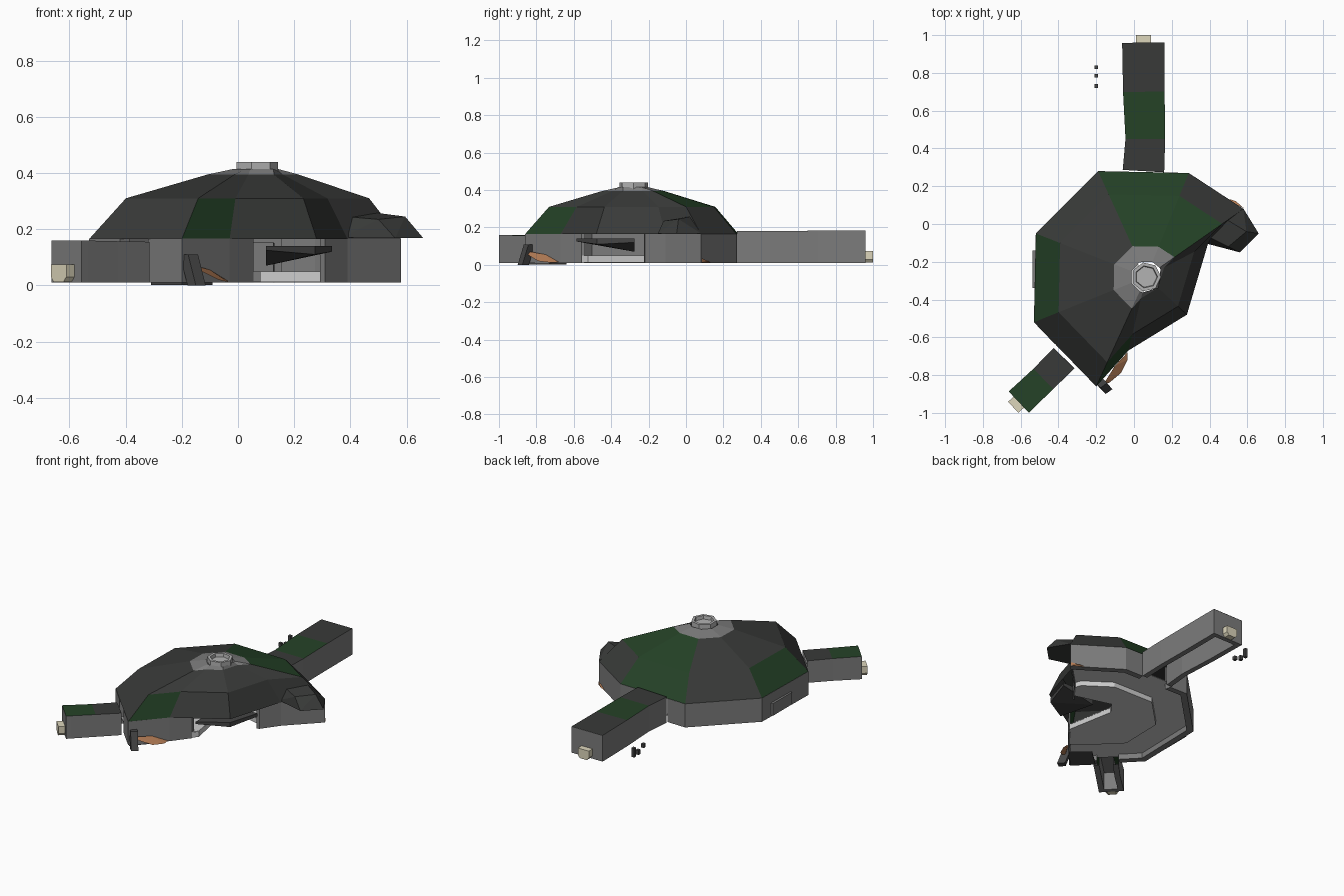
import bpy, bmesh, math
from mathutils import Vector

if "Cube" in bpy.data.objects:
    bpy.data.objects.remove(bpy.data.objects["Cube"])


def material(name, rgb):
    m = bpy.data.materials.new(name)
    m.diffuse_color = (*rgb, 1)
    m.use_nodes = True
    m.node_tree.nodes["Principled BSDF"].inputs["Base Color"].default_value = m.diffuse_color
    return m


TURF = material("turf", (0.04, 0.042, 0.04))
GREEN = material("moss", (0.018, 0.055, 0.02))
EARTH = material("earth", (0.2, 0.2, 0.2))
HIDE = material("hide", (0.45, 0.2, 0.09))
BONE = material("bone", (0.72, 0.67, 0.5))
DARK = material("dark_wood", (0.06, 0.06, 0.06))
STONE = material("stone", (0.45, 0.45, 0.45))


def finish(name, bm, mats=()):
    bmesh.ops.recalc_face_normals(bm, faces=bm.faces)
    me = bpy.data.meshes.new(name)
    bm.to_mesh(me)
    bm.free()
    for m in mats:
        me.materials.append(m)
    ob = bpy.data.objects.new(name, me)
    bpy.context.collection.objects.link(ob)
    return ob


def hull(name, pts, *mats):
    bm = bmesh.new()
    for p in pts:
        bm.verts.new(p)
    bmesh.ops.convex_hull(bm, input=bm.verts[:])
    return finish(name, bm, mats)


def block(name, plan, z0, z1, *mats):
    return hull(name, [(x, y, z) for z in (z0, z1) for x, y in plan], *mats)


def prism(name, plan, z0, z1, *mats):
    bm = bmesh.new()
    f = bm.faces.new([bm.verts.new((x, y, z0)) for x, y in plan])
    r = bmesh.ops.extrude_face_region(bm, geom=[f], use_keep_orig=True)
    vs = [g for g in r["geom"] if isinstance(g, bmesh.types.BMVert)]
    bmesh.ops.translate(bm, verts=vs, vec=(0, 0, z1 - z0))
    return finish(name, bm, mats)


def loft(name, rings, closed, mats=(), paint=None):
    paint = paint or {}
    bm = bmesh.new()
    rows = [[bm.verts.new(p) for p in r] for r in rings]
    n = len(rows[0])
    k = 0
    for a, b in zip(rows, rows[1:]):
        for i in range(n if closed else n - 1):
            j = (i + 1) % n
            f = bm.faces.new((a[i], a[j], b[j], b[i]))
            f.material_index = paint.get(k, 0)
            k += 1
    return finish(name, bm, mats)


CX, CY = 0.065, -0.28


def toward(p, s):
    return (CX + (p[0] - CX) * s, CY + (p[1] - CY) * s)


# turf dome roof: stacked rings shrinking toward the smoke hole
RIM = [(-0.19, 0.28), (0.29, 0.27), (0.58, 0.08), (0.39, -0.11), (0.28, -0.48),
       (-0.03, -0.67), (-0.20, -0.86), (-0.53, -0.52), (-0.52, -0.05)]
rings = [[(*toward(p, s), z) for p in RIM] for s, z in ((1, 0.165), (0.78, 0.31), (0.29, 0.395))]
hole = []
for p in RIM:
    d = Vector((p[0] - CX, p[1] - CY)).normalized() * 0.085
    hole.append((CX + d.x, CY + d.y, 0.415))
paint = {k: 1 for k in (0, 5, 7, 9, 10)}
paint.update({k: 2 for k in range(18, 27)})
loft("dome_roof", rings + [hole], True, (TURF, GREEN, EARTH), paint)


# smoke hole collar with its recessed cover
def circle(r, z, n=7):
    return [(CX + r * math.cos(i * math.tau / n), CY + r * math.sin(i * math.tau / n), z)
            for i in range(n)]


loft("smoke_hole_collar", [circle(0.078, 0.405), circle(0.078, 0.44), circle(0.06, 0.44),
                           circle(0.055, 0.41)], True, (STONE,))
hull("smoke_hole_cover", circle(0.058, 0.41) + circle(0.058, 0.418), STONE)

# hood over the side entrance
hull("entrance_hood", [(0.37, -0.10, 0.17), (0.56, -0.15, 0.168), (0.66, -0.05, 0.168),
                       (0.58, 0.08, 0.168), (0.50, -0.12, 0.235), (0.595, -0.04, 0.245),
                       (0.38, -0.06, 0.245), (0.48, 0.03, 0.26), (0.40, 0.05, 0.20)], TURF)

# earth walls, broken where the tunnels and the front opening meet them
WALLS = {
    "east_wall": [(0.31, -0.22), (0.39, -0.11), (0.58, 0.08), (0.29, 0.27), (0.16, 0.273)],
    "west_wall": [(-0.06, 0.277), (-0.19, 0.28), (-0.52, -0.05), (-0.53, -0.52), (-0.42, -0.635)],
    "front_wall": [(-0.32, -0.735), (-0.20, -0.86), (-0.03, -0.67), (0.055, -0.56)],
}
for name, path in WALLS.items():
    for a, b in zip(path, path[1:]):
        block(name, [a, b, toward(a, 0.93), toward(b, 0.93)], 0.01, 0.166, EARTH)

# raised floor and bench shelf, with a notch cut in from the front opening
FRONT = [(-0.03, -0.67), (0.08, -0.523), (0.02, -0.20), (0.08, -0.12), (0.33, -0.19), (0.39, -0.11)]
BACK = [(0.56, 0.07), (0.29, 0.26), (-0.19, 0.27), (-0.51, -0.05), (-0.52, -0.52), (-0.2, -0.84)]
prism("bench_shelf", FRONT + BACK, 0.046, 0.05)
prism("floor", FRONT + [toward(p, 0.62) for p in BACK], 0.012, 0.045)

# sloping panel hung inside the front opening
panel = [(0.1, -0.585, 0.125), (0.275, -0.475, 0.11), (0.335, -0.275, 0.12), (0.1, -0.275, 0.07)]
hull("opening_panel", panel + [(x, y, 0.14) for x, y, z in panel], DARK)


# covered tunnels: open-bottomed channels with an end wall and a plug
def tunnel(name, stations, mats):
    rings = []
    for i, (x, y, w, h) in enumerate(stations):
        a = Vector(stations[max(i - 1, 0)][:2])
        b = Vector(stations[min(i + 1, len(stations) - 1)][:2])
        d = (b - a).normalized()
        s = Vector((d.y, -d.x))
        ring = []
        for side, z, inset in ((-1, 0.01, 0), (-1, h, 0), (1, h, 0), (1, 0.01, 0),
                               (1, 0.01, 0.035), (1, h - 0.03, 0.035),
                               (-1, h - 0.03, 0.035), (-1, 0.01, 0.035)):
            q = Vector((x, y)) + s * side * (w / 2 - inset)
            ring.append((q.x, q.y, z))
        rings.append(ring)
    colours = {k: (0 if k % 8 == 1 else 2) for k in range(8 * len(stations))}
    colours[9] = 1
    loft(name, rings, True, mats, colours)
    # end wall
    e = Vector((x, y))
    c = [e - s * w / 2, e + s * w / 2]
    block(name + "_end_wall", [tuple(p - d * k) for p in c for k in (0, 0.03)], 0.01, h - 0.001, EARTH)
    # rounded plug
    pts = []
    for k in (-0.02, 0.04):
        for u, z in ((-0.04, 0.075), (0.04, 0.075), (0.04, 0.03), (0.025, 0.012),
                     (-0.025, 0.012), (-0.04, 0.03)):
            q = e + d * k + s * u
            pts.append((q.x, q.y, z))
    hull(name + "_plug", pts, BONE)


SKIN = (TURF, GREEN, EARTH)
tunnel("back_tunnel", [(0.05, 0.28, 0.22, 0.18), (0.06, 0.45, 0.21, 0.18),
                       (0.052, 0.70, 0.22, 0.183), (0.05, 0.96, 0.225, 0.183)], SKIN)
tunnel("corner_tunnel", [(-0.37, -0.71, 0.155, 0.155), (-0.48, -0.82, 0.15, 0.157),
                         (-0.61, -0.943, 0.155, 0.16)], SKIN)

# leaning post and hide at the front corner
hull("leaning_post", [(x + z * -0.25, y + z * 0.3, z) for z in (0.0, 0.11) for x, y in
                      ((-0.18, -0.87), (-0.15, -0.90), (-0.115, -0.875), (-0.15, -0.84))], DARK)
hull("front_hide", [(-0.16, -0.85, 0.065), (-0.13, -0.84, 0.05), (-0.07, -0.79, 0.02),
                    (-0.035, -0.72, 0.012), (-0.035, -0.68, 0.015), (-0.10, -0.75, 0.055),
                    (-0.15, -0.83, 0.07)], HIDE)
block("ground_stone", [(-0.31, -0.74), (-0.2, -0.85), (-0.09, -0.73), (-0.2, -0.64)], 0.002, 0.012, DARK)
# scrap of hide by the side wall
hull("side_hide", [(0.51, 0.13, 0.012), (0.58, 0.085, 0.012), (0.58, 0.085, 0.035),
                   (0.54, 0.12, 0.02), (0.49, 0.13, 0.012)], HIDE)
# thin panel on the west wall
block("west_panel", [(-0.538, -0.34), (-0.538, -0.14), (-0.52, -0.14), (-0.52, -0.34)], 0.02, 0.1, EARTH)

# three small pegs beside the back tunnel
for y, z0, z1 in ((0.73, 0.055, 0.08), (0.785, 0.03, 0.06), (0.83, 0.03, 0.09)):
    block("peg", [(-0.2 + a, y + b) for a in (-0.01, 0.01) for b in (-0.01, 0.01)], z0, z1, DARK)
